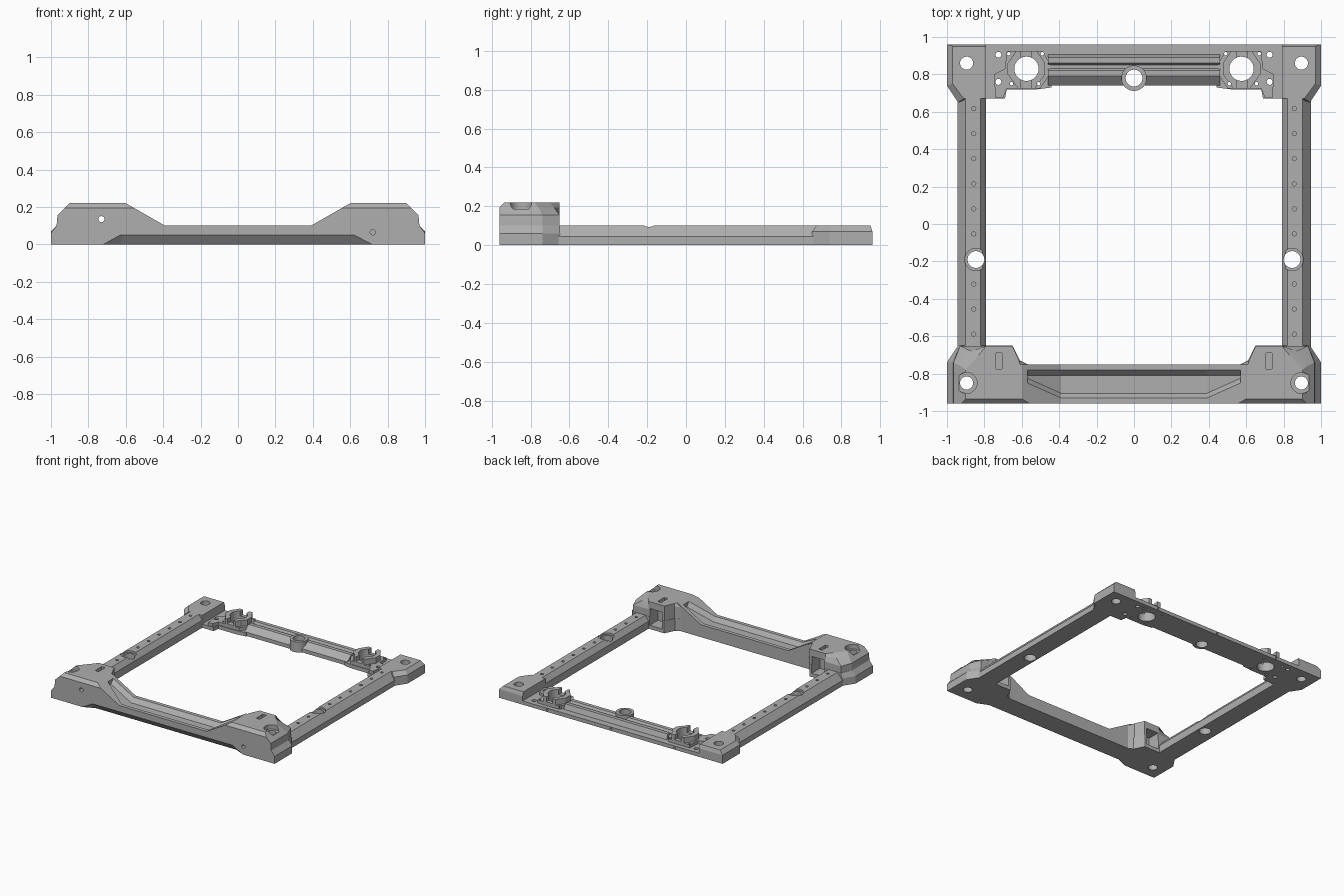
import bpy, bmesh, math

cube = bpy.data.objects.get("Cube")
if cube:
    bpy.data.objects.remove(cube, do_unlink=True)

grey = bpy.data.materials.new("plain_grey")
grey.use_nodes = True
COLOUR = (0.43, 0.43, 0.43, 1)
grey.diffuse_color = COLOUR
grey.node_tree.nodes["Principled BSDF"].inputs["Base Color"].default_value = COLOUR


def add_loft(bm, rings):
    """Skin matching rings of points and cap both ends."""
    loops = [[bm.verts.new(p) for p in ring] for ring in rings]
    n = len(loops[0])
    for a, b in zip(loops, loops[1:]):
        for i in range(n):
            j = (i + 1) % n
            bm.faces.new((a[i], a[j], b[j], b[i]))
    bm.faces.new(loops[0])
    bm.faces.new(loops[-1])


def make(name, *solids):
    bm = bmesh.new()
    for rings in solids:
        add_loft(bm, rings)
    bmesh.ops.recalc_face_normals(bm, faces=bm.faces[:])
    mesh = bpy.data.meshes.new(name)
    bm.to_mesh(mesh)
    bm.free()
    mesh.materials.append(grey)
    obj = bpy.data.objects.new(name, mesh)
    bpy.context.collection.objects.link(obj)
    return obj


def layers(*levels):
    """Rings from (height, outline) pairs."""
    return [[(x, y, z) for x, y in outline] for z, outline in levels]


def prism(outline, z0, z1):
    return layers((z0, outline), (z1, outline))


def box(x0, x1, y0, y1, z0, z1):
    return prism([(x0, y0), (x1, y0), (x1, y1), (x0, y1)], z0, z1)


def along_x(section, x0, x1):
    return [[(x, y, z) for y, z in section] for x in (x0, x1)]


def disc(x, y, r, n=32):
    turn = 2 * math.pi / n
    return [(x + r * math.cos((i + .5) * turn), y + r * math.sin((i + .5) * turn))
            for i in range(n)]


def bore(x, y, r, z0=-.1, z1=.4):
    return prism(disc(x, y, r), z0, z1)


def bore_y(x, z, r, y0, y1):
    return [[(px, y, pz) for px, pz in disc(x, z, r)] for y in (y0, y1)]


def flip(rings, s):
    return [[(s * x, y, z) for x, y, z in ring] for ring in rings]


SIDES = (("left", 1), ("right", -1))
parts = []

# Side rails with sloped shoulders
RAIL = [(.79, 0), (.79, .06), (.82, .1), (.9, .1), (.945, .045), (.945, 0)]
for side, s in SIDES:
    rail = [[(x, y, z) for x, z in RAIL] for y in (-.72, .72)]
    parts.append(make(side + "_rail", flip(rail, s)))

# Rear corner blocks with a bevelled top
foot = [(.79, .96), (1, .96), (1, .74), (.94, .65), (.9, .67), (.79, .67)]
cap = [(.79, .95), (.97, .95), (.97, .75), (.91, .67), (.88, .67), (.79, .67)]
for side, s in SIDES:
    rings = layers((0, foot), (.07, foot), (.1, cap))
    parts.append(make(side + "_rear_corner", flip(rings, s)))

# Front corner blocks: wide foot and tall faceted tower
inner = [(.65, -.65), (.61, -.73), (.57, -.75), (.57, -.96)]
foot = [(1, -.96), (1, -.74), (.94, -.65)] + inner
cap = [(.97, -.96), (.97, -.74), (.93, -.65)] + inner


def tower(outer, shoulder, corner, corner_y, ramp, front):
    return [(outer, front), (outer, shoulder), (corner, corner_y), (.79, -.652),
            (.65, -.652), (.615, -.73), (max(.57, ramp + .01), -.75),
            (ramp, -.75), (ramp, front)]


for side, s in SIDES:
    rings = layers((0, foot), (.06, foot), (.1, cap))
    parts.append(make(side + "_front_foot", flip(rings, s)))
    rings = layers((.09, tower(.97, -.74, .93, -.652, .39, -.96)),
                   (.1, tower(.97, -.74, .93, -.652, .39, -.96)),
                   (.155, tower(.965, -.74, .93, -.652, .486, -.96)),
                   (.195, tower(.925, -.76, .87, -.68, .556, -.96)),
                   (.22, tower(.9, -.78, .83, -.7, .6, -.935)))
    parts.append(make(side + "_front_tower", flip(rings, s)))

# Front beam
front_beam = make("front_beam", along_x(
    [(-.96, 0), (-.96, .1), (-.75, .1), (-.75, 0)], -.6, .6))
parts.append(front_beam)

# Rear beam with ridges and a low back ledge
parts.append(make("rear_beam", along_x(
    [(.74, 0), (.74, .03), (.79, .07), (.82, .07), (.832, .05), (.85, .05),
     (.86, .07), (.89, .07), (.905, .03), (.96, .03), (.96, 0)], -.46, .46)))
parts.append(make("rear_centre_boss", prism(disc(0, .78, .068), 0, .085)))

# Rear mounting plates, pads and split collars
plate = [(.44, .73), (.52, .72), (.68, .72), (.69, .67), (.8, .67), (.8, .96), (.44, .96)]
pad = [(.45, .8), (.5, .725), (.68, .725), (.7, .675), (.74, .675), (.75, .8),
       (.69, .83), (.68, .925), (.49, .925), (.45, .86)]
collar = [(.475, .8), (.53, .725), (.62, .725), (.675, .8), (.675, .86),
          (.63, .925), (.52, .925), (.475, .86)]
for side, s in SIDES:
    parts.append(make(side + "_rear_plate", flip(prism(plate, 0, .03), s)))
    parts.append(make(side + "_rear_pad", flip(prism(pad, .02, .055), s)))
    parts.append(make(side + "_rear_collar", flip(prism(collar, .02, .1), s)))

# Cutters: bolt holes, then recesses
holes = [bore(0, .78, .045), bore_y(-.73, .135, .016, -1, -.74),
         bore_y(.72, .065, .014, -1, -.92), bore_y(0, .015, .008, .94, 1)]
recesses = []
for side, s in SIDES:
    spots = [bore(.895, .86, .035), bore(.895, -.85, .035), bore(.845, -.19, .045),
             bore(.575, .83, .065), bore(.725, .905, .016), bore(.725, .76, .016),
             bore_y(.57, .015, .008, .94, 1), box(.705, .737, -.775, -.69, .17, .3)]
    for x, y in ((.67, .91), (.49, .91), (.655, .75), (.51, .75)):
        spots.append(bore(x, y, .009))
    for i in range(10):
        if i != 6:
            spots.append(bore(.857, .617 - i * .134, .011, .07, .2))
    holes += [flip(h, s) for h in spots]
    sunk = [bore(.895, -.85, .056, .185, .4), bore(.845, -.19, .06, .085, .2),
            box(.67, .78, -.755, -.6, .03, .165),
            box(.547, .603, .7, .95, .06, .2)]
    recesses += [flip(r, s) for r in sunk]


# Sunken channel that follows the beam top and its ramps
def channel_ring(x):
    outer = abs(x) > .5
    top, edge = (.203, -.85) if outer else (.1, -.93)
    return [(x, y, top + dz) for y, dz in (
        (-.78, .06), (-.78, 0), (-.81, -.035), (edge + .025, -.035), (edge, 0), (edge, .06))]


recesses.append([channel_ring(x) for x in (-.57, -.39, .39, .57)])

# Undercut along the lower front edge
recesses.append(layers(
    (-.01, [(-.738, -.96), (-.738, -.99), (.738, -.99), (.738, -.96), (.63, -.912), (-.63, -.912)]),
    (.05, [(-.63, -.96), (-.63, -.99), (.63, -.99), (.63, -.96), (.62, -.96), (-.62, -.96)])))

cutters = [make("hole_cutter", *holes), make("recess_cutter", *recesses)]

for obj in parts:
    bpy.ops.object.select_all(action='DESELECT')
    obj.select_set(True)
    bpy.context.view_layer.objects.active = obj
    for cutter in cutters:
        cut = obj.modifiers.new("cut", 'BOOLEAN')
        cut.operation = 'DIFFERENCE'
        cut.solver = 'EXACT'
        cut.object = cutter
        bpy.ops.object.modifier_apply(modifier=cut.name)
    bpy.ops.object.shade_smooth_by_angle(angle=math.radians(15))

for cutter in cutters:
    bpy.data.objects.remove(cutter, do_unlink=True)
